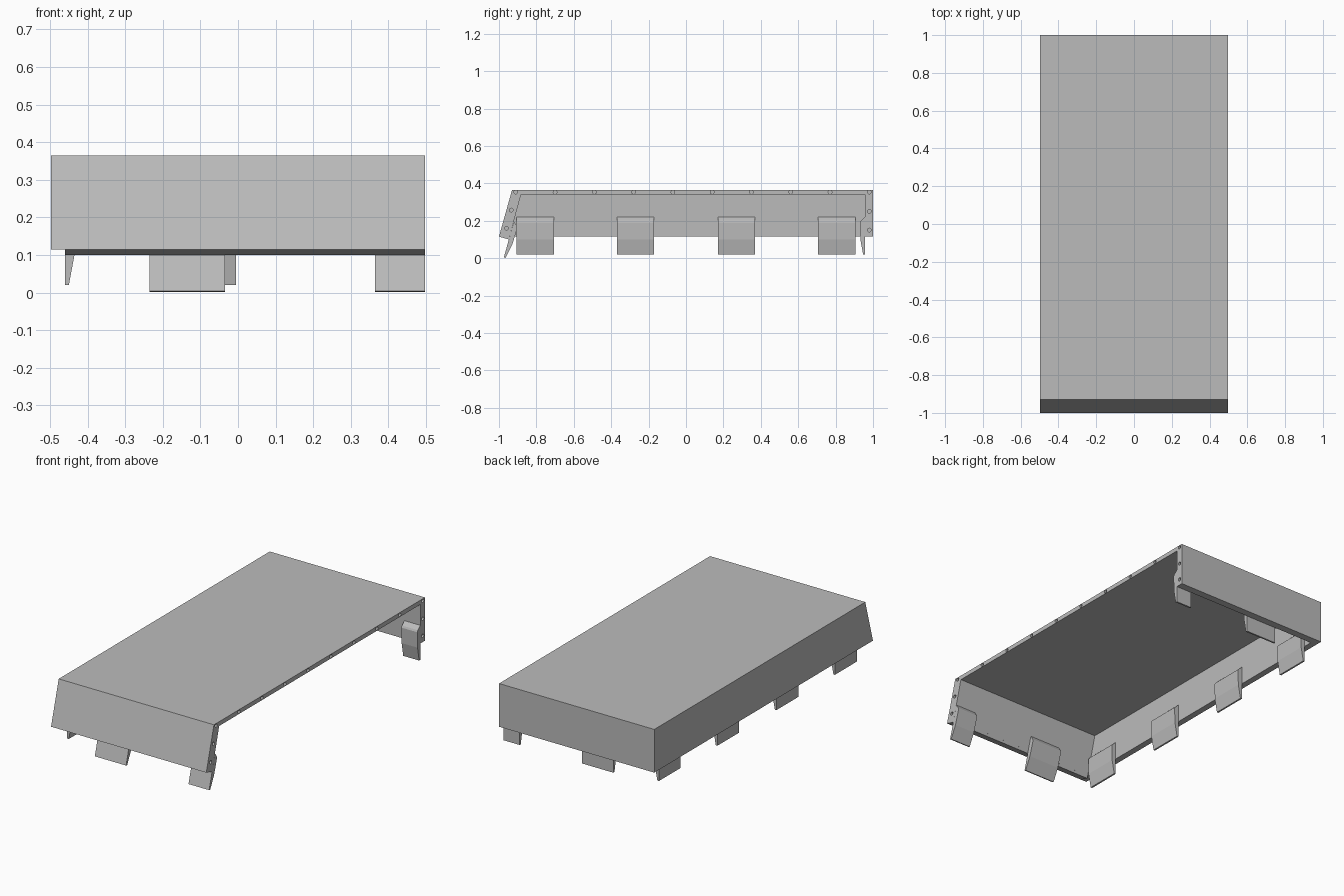
import bpy, bmesh, math
from mathutils import Matrix

if "Cube" in bpy.data.objects:
    bpy.data.objects.remove(bpy.data.objects["Cube"])

HALF_X = 0.497          # half width of the cover
INNER_X = -0.46         # inner plane of the left wall
TILT = -math.atan2(0.07, 0.25)

grey = bpy.data.materials.new("plain grey")
grey.diffuse_color = (0.5, 0.5, 0.5, 1)
grey.use_nodes = True
grey.node_tree.nodes["Principled BSDF"].inputs["Base Color"].default_value = grey.diffuse_color


def add_prism(bm, profile, x0, x1):
    """Extrude a (y, z) outline along x."""
    a = [bm.verts.new((x0, y, z)) for y, z in profile]
    b = [bm.verts.new((x1, y, z)) for y, z in profile]
    n = len(profile)
    bm.faces.new(a)
    bm.faces.new(b[::-1])
    for i in range(n):
        j = (i + 1) % n
        bm.faces.new((a[i], b[i], b[j], a[j]))


def make(name, bm, matrix=None):
    if matrix is not None:
        bm.transform(matrix)
    bmesh.ops.recalc_face_normals(bm, faces=bm.faces)
    mesh = bpy.data.meshes.new(name)
    bm.to_mesh(mesh)
    bm.free()
    mesh.materials.append(grey)
    obj = bpy.data.objects.new(name, mesh)
    bpy.context.collection.objects.link(obj)
    return obj


def prism(name, profile, x0, x1, matrix=None):
    bm = bmesh.new()
    add_prism(bm, profile, x0, x1)
    return make(name, bm, matrix)


# Cover: solid block with a slanted front
cover = prism("cover_shell",
              [(-0.93, 0.365), (-1, 0.115), (1, 0.115), (1, 0.365)],
              -HALF_X, HALF_X)

# Hollow, open below and on the right side
hollow = prism("hollow_cutter",
               [(-0.882, 0.34), (-0.974, 0.0), (0.957, 0.0), (0.957, 0.34)],
               INNER_X, 0.7)

# Row of small blind holes along the open rim
spots = [(-0.91 + 0.21 * i, 0.353) for i in range(10)]
spots += [(-0.935, 0.257), (-0.96, 0.16), (0.98, 0.25), (0.98, 0.15)]
bm = bmesh.new()
for y, z in spots:
    ring = [(y + 0.01 * math.cos(math.tau * k / 16),
             z + 0.01 * math.sin(math.tau * k / 16)) for k in range(16)]
    add_prism(bm, ring, HALF_X - 0.03, 0.6)
holes = make("hole_cutter", bm)

for cutter in (hollow, holes):
    mod = cover.modifiers.new("cut", "BOOLEAN")
    mod.operation = "DIFFERENCE"
    mod.solver = "EXACT"
    mod.object = cutter
    cutter.hide_render = True
bpy.context.view_layer.objects.active = cover
cover.select_set(True)
for mod in list(cover.modifiers):
    bpy.ops.object.modifier_apply(modifier=mod.name)
for cutter in (hollow, holes):
    bpy.data.objects.remove(cutter)

# Lip that squares off the bottom of the slanted front wall
prism("front_lip", [(-1, 0.115), (-0.947, 0.10), (-0.943, 0.115)], INNER_X, HALF_X)

# Snap clips: wedge outline (inward offset, height), flat against the wall
CLIP = [(0, -0.1), (0.01, -0.1), (0.025, -0.02), (0.027, 0.07), (0.022, 0.08), (0, 0.1)]


def clip(name, x0, x1, origin, rotation):
    prism(name, CLIP, x0, x1, Matrix.Translation(origin) @ rotation)


for i, y in enumerate((-0.805, -0.27, 0.27, 0.805)):
    clip(f"left_clip_{i + 1}", -0.1, 0.1, (INNER_X, y, 0.12),
         Matrix.Rotation(-math.pi / 2, 4, "Z"))
for i, (x0, x1) in enumerate(((-0.235, -0.035), (0.365, HALF_X))):
    clip(f"front_clip_{i + 1}", x0, x1, (0, -0.947, 0.1),
         Matrix.Rotation(TILT, 4, "X"))
for i, (x0, x1) in enumerate(((-0.205, -0.005), (0.395, HALF_X))):
    clip(f"back_clip_{i + 1}", -x1, -x0, (0, 0.957, 0.12),
         Matrix.Rotation(math.pi, 4, "Z"))
